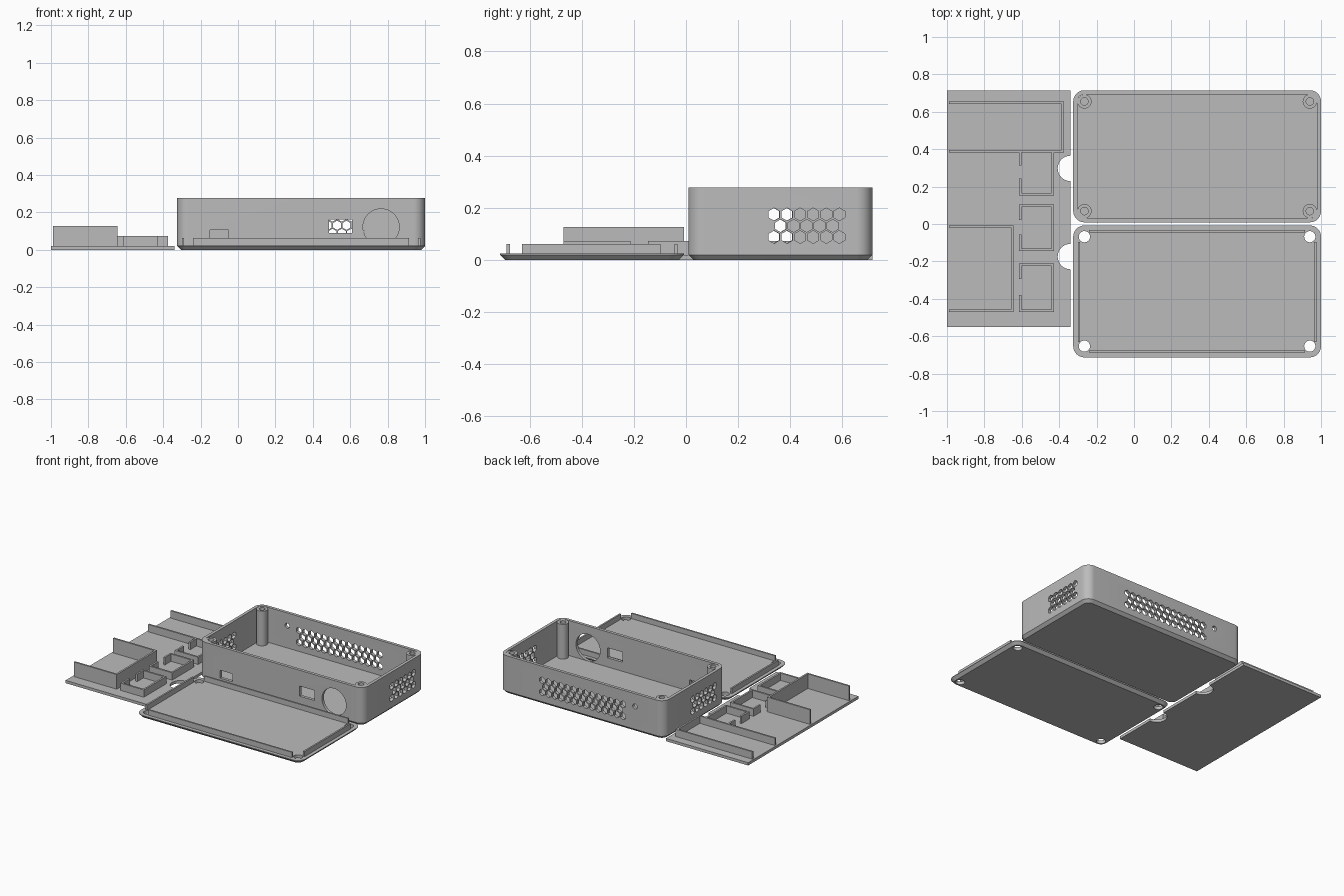
import bpy, bmesh, math

if "Cube" in bpy.data.objects:
    bpy.data.objects.remove(bpy.data.objects["Cube"])

grey = bpy.data.materials.new("plain grey")
grey.diffuse_color = (0.5, 0.5, 0.5, 1)
grey.use_nodes = True
grey.node_tree.nodes["Principled BSDF"].inputs["Base Color"].default_value = grey.diffuse_color

X0, X1 = -0.325, 1.0           # box and lid extent
RAD, CHAMFER, WALL, FLOOR, TOP = 0.06, 0.02, 0.022, 0.024, 0.278


def finish(name, bm, smooth=False):
    bmesh.ops.recalc_face_normals(bm, faces=bm.faces)
    me = bpy.data.meshes.new(name)
    bm.to_mesh(me)
    bm.free()
    me.materials.append(grey)
    ob = bpy.data.objects.new(name, me)
    bpy.context.collection.objects.link(ob)
    if smooth:
        shade(ob)
    return ob


def activate(ob):
    bpy.ops.object.select_all(action='DESELECT')
    ob.select_set(True)
    bpy.context.view_layer.objects.active = ob


def shade(ob):
    activate(ob)
    bpy.ops.object.shade_smooth_by_angle(angle=math.radians(30))


def prism(bm, pts, axis, a, b):
    """Extrude a 2D outline along an axis from a to b."""
    place = {'x': lambda u, v, t: (t, u, v),
             'y': lambda u, v, t: (u, t, v),
             'z': lambda u, v, t: (u, v, t)}[axis]
    lo, hi = ([bm.verts.new(place(u, v, t)) for u, v in pts] for t in (a, b))
    bm.faces.new(lo)
    bm.faces.new(hi)
    bridge(bm, lo, hi)


def bridge(bm, lo, hi):
    n = len(lo)
    for i in range(n):
        bm.faces.new((lo[i], lo[(i + 1) % n], hi[(i + 1) % n], hi[i]))


def ngon(u, v, r, n):
    return [(u + r * math.sin(2 * math.pi * i / n),
             v + r * math.cos(2 * math.pi * i / n)) for i in range(n)]


def rect(u0, u1, v0, v1):
    return [(u0, v0), (u1, v0), (u1, v1), (u0, v1)]


def block(bm, x0, x1, y0, y1, z0, z1):
    prism(bm, rect(x0, x1, y0, y1), 'z', z0, z1)


def rounded_loop(bm, y0, y1, inset, z, seg=10):
    r = RAD - inset
    verts = []
    corners = ((X1 - RAD, y1 - RAD), (X0 + RAD, y1 - RAD),
               (X0 + RAD, y0 + RAD), (X1 - RAD, y0 + RAD))
    for k, (cx, cy) in enumerate(corners):
        for i in range(seg + 1):
            a = math.pi / 2 * (k + i / seg)
            verts.append(bm.verts.new((cx + r * math.cos(a), cy + r * math.sin(a), z)))
    return verts


def rounded_solid(bm, y0, y1, levels):
    """Stack rounded rectangles given as (inset, z), capped at both ends."""
    loops = [rounded_loop(bm, y0, y1, i, z) for i, z in levels]
    for lo, hi in zip(loops, loops[1:]):
        bridge(bm, lo, hi)
    bm.faces.new(loops[0])
    bm.faces.new(loops[-1])


def cut(ob, bm):
    cutter = finish("cutter", bm)
    cutter.hide_render = True
    mod = ob.modifiers.new("cut", 'BOOLEAN')
    mod.operation, mod.solver, mod.object = 'DIFFERENCE', 'EXACT', cutter
    activate(ob)
    bpy.ops.object.modifier_apply(modifier="cut")
    bpy.data.objects.remove(cutter)
    shade(ob)


def vents(bm, axis, start, count, a, b):
    """Three staggered rows of hexagons, the middle row one shorter."""
    for row, z in enumerate((0.088, 0.131, 0.175)):
        odd = row % 2
        for i in range(count - odd):
            prism(bm, ngon(start + 0.05 * (i + odd / 2), z, 0.0245, 6), axis, a, b)


# open case with chamfered base
BY0, BY1 = 0.009, 0.715
bm = bmesh.new()
rounded_solid(bm, BY0, BY1, [(CHAMFER, 0), (0, CHAMFER), (0, TOP),
                             (WALL, TOP), (WALL, FLOOR)])
case = finish("case", bm)

# vents, ports and knob hole in the case walls
bm = bmesh.new()
vents(bm, 'x', 0.338, 6, 0.95, 1.05)
vents(bm, 'x', 0.136, 6, -0.37, -0.28)
vents(bm, 'y', 0.005, 14, 0.67, 0.76)
prism(bm, ngon(-0.09, 0.185, 0.018, 20), 'y', 0.67, 0.76)
prism(bm, rect(-0.15, -0.05, 0.05, 0.107), 'y', -0.03, 0.05)
prism(bm, rect(0.487, 0.61, 0.09, 0.163), 'y', -0.03, 0.05)
prism(bm, ngon(0.765, 0.122, 0.097, 48), 'y', -0.03, 0.05)
cut(case, bm)

# hollow screw posts in the case corners
bm = bmesh.new()
for x in (X0 + RAD, X1 - RAD):
    for y in (BY0 + RAD, BY1 - RAD):
        rings = [[bm.verts.new((u, v, z)) for u, v in ngon(x, y, r, 32)]
                 for r, z in ((0.038, FLOOR - 0.004), (0.038, TOP - 0.002),
                              (0.02, TOP - 0.002), (0.02, FLOOR + 0.002))]
        for lo, hi in zip(rings, rings[1:]):
            bridge(bm, lo, hi)
        bm.faces.new(rings[0])
        bm.faces.new(rings[-1])
finish("screw_posts", bm, True)

# lid plate with screw holes
LY0, LY1 = -0.713, -0.008
bm = bmesh.new()
rounded_solid(bm, LY0, LY1, [(CHAMFER, 0), (0, CHAMFER), (0, FLOOR)])
lid = finish("lid", bm)
bm = bmesh.new()
for x in (X0 + RAD, X1 - RAD):
    for y in (LY0 + RAD, LY1 - RAD):
        prism(bm, ngon(x, y, 0.03, 32), 'z', -0.05, 0.1)
cut(lid, bm)

# lid locating lips
bm = bmesh.new()
IN, T = 0.025, 0.012
for y in (LY0 + IN, LY1 - IN - T):
    block(bm, -0.24, 0.915, y, y + T, 0.015, 0.062)
for x in (X0 + IN, X1 - IN - T):
    block(bm, x, x + T, -0.63, -0.097, 0.015, 0.062)
finish("lid_lips", bm)

# tray plate with two finger notches on its right edge
TX = -0.34
outline = [(-1, -0.55), (TX, -0.55)]
for cy in (-0.174, 0.297):
    outline += [(TX - 0.068 * math.sin(math.pi * i / 20),
                 cy - 0.068 * math.cos(math.pi * i / 20)) for i in range(21)]
outline += [(TX, 0.715), (-1, 0.715)]
bm = bmesh.new()
prism(bm, outline, 'z', 0, 0.02)
finish("tray", bm, True)

W, Z0, LOW, HIGH = 0.013, 0.015, 0.073, 0.126

# long bay, open on the left
bm = bmesh.new()
for y in (0.382, 0.641):
    block(bm, -0.99, -0.375, y, y + W, Z0, LOW)
block(bm, -0.375 - W, -0.375, 0.39, 0.645, Z0, LOW)
finish("long_bay_walls", bm)

# tall bay, open on the left
bm = bmesh.new()
for y in (-0.47, -0.02):
    block(bm, -0.99, -0.645, y, y + W, Z0, HIGH)
block(bm, -0.645 - W, -0.645, -0.465, -0.015, Z0, HIGH)
finish("tall_bay_walls", bm)

# three small bays with a gap in the left wall
bm = bmesh.new()
for y0, y1 in ((0.152, 0.395), (-0.145, 0.104), (-0.47, -0.212)):
    for y in (y0, y1 - W):
        block(bm, -0.615, -0.427, y, y + W, Z0, LOW)
    block(bm, -0.427 - W, -0.427, y0 + 0.005, y1 - 0.005, Z0, LOW)
    block(bm, -0.615, -0.615 + W, y0 + 0.005, y0 + 0.09, Z0, LOW)
    block(bm, -0.615, -0.615 + W, y1 - 0.083, y1 - 0.005, Z0, LOW)
finish("small_bay_walls", bm)
